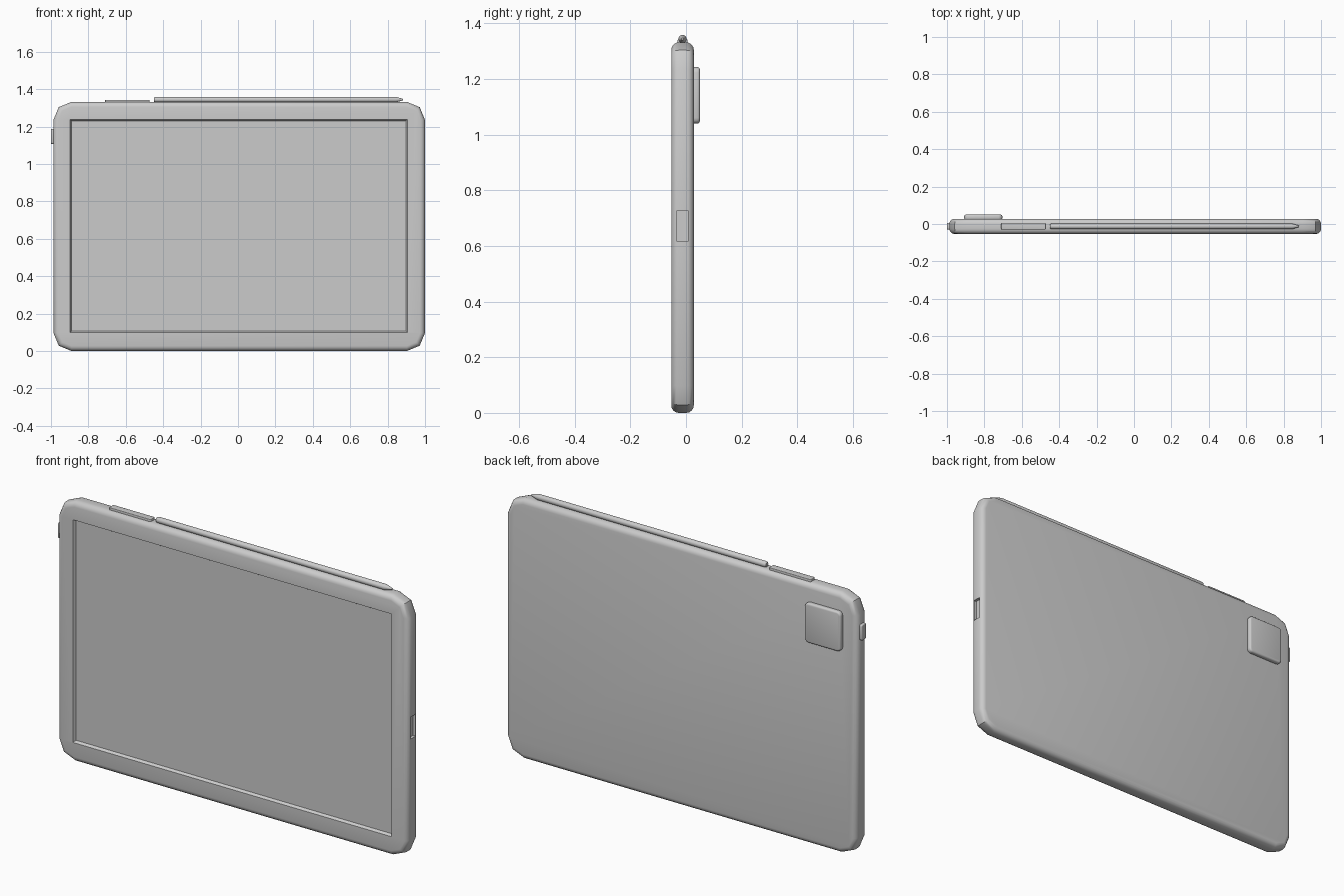
import bpy, bmesh, math

if "Cube" in bpy.data.objects:
    bpy.data.objects.remove(bpy.data.objects["Cube"])

AXES = {'x': lambda a, b, c: (c, a, b),
        'y': lambda a, b, c: (a, c, b),
        'z': lambda a, b, c: (a, b, c)}


def finish(name, bm, smooth=True):
    bmesh.ops.recalc_face_normals(bm, faces=bm.faces)
    me = bpy.data.meshes.new(name)
    bm.to_mesh(me)
    bm.free()
    ob = bpy.data.objects.new(name, me)
    bpy.context.collection.objects.link(ob)
    if smooth:
        shade(ob)
    return ob


def select(ob):
    bpy.ops.object.select_all(action='DESELECT')
    ob.select_set(True)
    bpy.context.view_layer.objects.active = ob


def shade(ob):
    select(ob)
    bpy.ops.object.shade_smooth_by_angle(angle=math.radians(32))


def loft(bm, rings):
    rows = [[bm.verts.new(p) for p in ring] for ring in rings]
    n = len(rows[0])
    for r, s in zip(rows, rows[1:]):
        for i in range(n):
            j = (i + 1) % n
            bm.faces.new((r[i], r[j], s[j], s[i]))
    bm.faces.new(rows[0])
    bm.faces.new(rows[-1])


def slab(name, a, b, c, radius, bevel, axis, corner_segs=3, bevel_segs=3, smooth=True):
    """Rounded rectangle a x b, extruded over c with rounded rims."""
    def outline(inset, h):
        pts = []
        corners = ((a[1] - radius, b[1] - radius), (a[0] + radius, b[1] - radius),
                   (a[0] + radius, b[0] + radius), (a[1] - radius, b[0] + radius))
        for k, (ca, cb) in enumerate(corners):
            for i in range(corner_segs + 1):
                t = math.pi / 2 * (k + i / corner_segs)
                pts.append(AXES[axis](ca + (radius - inset) * math.cos(t),
                                      cb + (radius - inset) * math.sin(t), h))
        return pts
    arc = [math.pi / 2 * i / bevel_segs for i in range(bevel_segs + 1)]
    rims = [(bevel * (1 - math.sin(t)), c[0] + bevel * (1 - math.cos(t))) for t in arc]
    rims += [(bevel * (1 - math.cos(t)), c[1] - bevel * (1 - math.sin(t))) for t in arc]
    bm = bmesh.new()
    loft(bm, [outline(*r) for r in rims])
    return finish(name, bm, smooth)


def frustum(name, rects):
    """Four-sided cutter through (x0, x1, z0, z1, y) rectangles."""
    bm = bmesh.new()
    loft(bm, [[(x0, y, z0), (x1, y, z0), (x1, y, z1), (x0, y, z1)]
              for x0, x1, z0, z1, y in rects])
    return finish(name, bm, False)


def cut(ob, cutter):
    cutter.hide_render = True
    mod = ob.modifiers.new("cut", 'BOOLEAN')
    mod.operation, mod.solver, mod.object = 'DIFFERENCE', 'EXACT', cutter
    select(ob)
    bpy.ops.object.modifier_apply(modifier=mod.name)
    bpy.data.objects.remove(cutter)


# Tablet body with two-segment corners
body = slab("tablet_body", (-0.987, 1.0), (0, 1.332), (-0.053, 0.028), 0.097, 0.027, 'y',
            corner_segs=2, bevel_segs=4, smooth=False)

# Screen recess and charging port
cut(body, frustum("screen_cutter", [(-0.897, 0.906, 0.099, 1.238, -0.1),
                                    (-0.897, 0.906, 0.099, 1.238, -0.053),
                                    (-0.889, 0.898, 0.107, 1.230, -0.039)]))
cut(body, frustum("port_cutter", [(0.985, 1.1, 0.616, 0.728, -0.033),
                                  (0.985, 1.1, 0.616, 0.728, 0.008)]))
shade(body)

# Camera bump on the back
slab("camera_bump", (-0.908, -0.704), (1.040, 1.243), (0.022, 0.05), 0.02, 0.009, 'y')

# Side buttons
slab("volume_button", (-0.71, -0.473), (-0.030, 0.006), (1.32, 1.343), 0.006, 0.003, 'z')
slab("power_button", (-0.030, 0.006), (1.107, 1.187), (-1.0, -0.975), 0.008, 0.004, 'x')

# Stylus resting on the top edge
profile = [(-0.45, 0.010), (-0.446, 0.0135), (-0.440, 0.0148), (0.845, 0.0148), (0.882, 0.004)]
bm = bmesh.new()
loft(bm, [[(x, -0.0125 + r * math.cos(math.tau * i / 16), 1.344 + r * math.sin(math.tau * i / 16))
           for i in range(16)] for x, r in profile])
finish("stylus", bm)
